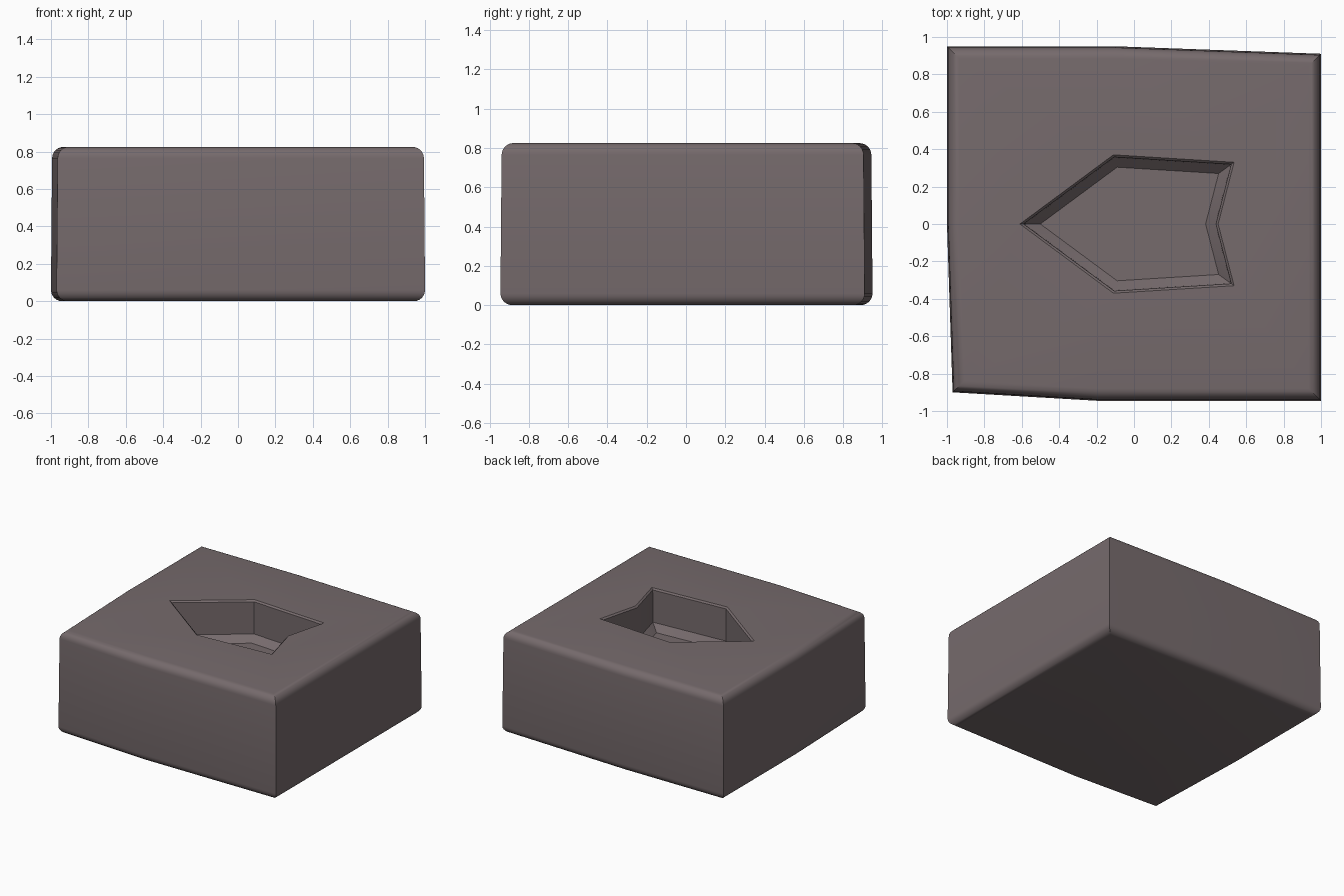
import bpy
import bmesh
import math
from mathutils import Vector

cube = bpy.data.objects.get("Cube")
if cube:
    bpy.data.objects.remove(cube, do_unlink=True)

HEIGHT = 0.825
ROUND = 0.06
STEPS = 6

# Slightly uneven block outline and arrow-shaped pocket, both anticlockwise
block = [(-1, 0.95), (-1, 0), (-0.97, -0.9), (-0.2, -0.945),
         (1, -0.945), (1, 0.91), (-0.1, 0.95)]
pocket = [(-0.61, 0), (-0.11, -0.37), (0.535, -0.33), (0.45, 0),
          (0.535, 0.33), (-0.11, 0.37)]


def inset(points, distance):
    """Move every side of an outline inward with mitred corners."""
    pts = [Vector(p) for p in points]
    result = []
    for i, p in enumerate(pts):
        a = (p - pts[i - 1]).normalized()
        b = (pts[(i + 1) % len(pts)] - p).normalized()
        na, nb = Vector((-a.y, a.x)), Vector((-b.y, b.x))
        result.append(p + (na + nb) * distance / (1 + na.dot(nb)))
    return result


def loft(bm, outline, profile):
    """Skin rings given as (inset, height) and return the end rings."""
    rings = [[bm.verts.new((p.x, p.y, z)) for p in inset(outline, d)]
             for d, z in profile]
    for low, high in zip(rings, rings[1:]):
        for i in range(len(low)):
            j = (i + 1) % len(low)
            bm.faces.new((low[i], low[j], high[j], high[i]))
    return rings[0], rings[-1]


def loop_edges(bm, ring):
    return [bm.edges.get((ring[i - 1], ring[i])) for i in range(len(ring))]


bm = bmesh.new()

# Outer sides with rounded top and bottom edges
arc = [(ROUND * (1 - math.cos(t)), ROUND * (1 - math.sin(t)))
       for t in [i * math.pi / 2 / STEPS for i in range(STEPS + 1)]]
profile = [(d, z) for d, z in reversed(arc)]
profile += [(d + 0.006, HEIGHT - z) for d, z in arc]
bottom, top = loft(bm, block, profile)
bm.faces.new(list(reversed(bottom)))

# Pocket with a fine rim bevel, upright walls and a chamfered floor
rim, floor = loft(bm, pocket, [(0, HEIGHT), (0.012, HEIGHT - 0.012),
                               (0.014, HEIGHT - 0.27), (0.065, HEIGHT - 0.32)])
bm.faces.new(floor)

# Flat top surrounding the pocket
bmesh.ops.triangle_fill(bm, use_beauty=True, normal=(0, 0, 1),
                        edges=loop_edges(bm, top) + loop_edges(bm, rim))
bmesh.ops.recalc_face_normals(bm, faces=bm.faces)

mesh = bpy.data.meshes.new("stone_block")
bm.to_mesh(mesh)
bm.free()
obj = bpy.data.objects.new("stone_block", mesh)
bpy.context.collection.objects.link(obj)

# Warm grey stone
stone = bpy.data.materials.new("warm_grey")
stone.use_nodes = True
color = (0.18, 0.145, 0.15, 1)
stone.diffuse_color = color
stone.node_tree.nodes["Principled BSDF"].inputs["Base Color"].default_value = color
mesh.materials.append(stone)

bpy.ops.object.select_all(action="DESELECT")
obj.select_set(True)
bpy.context.view_layer.objects.active = obj
bpy.ops.object.shade_smooth_by_angle(angle=math.radians(30))
